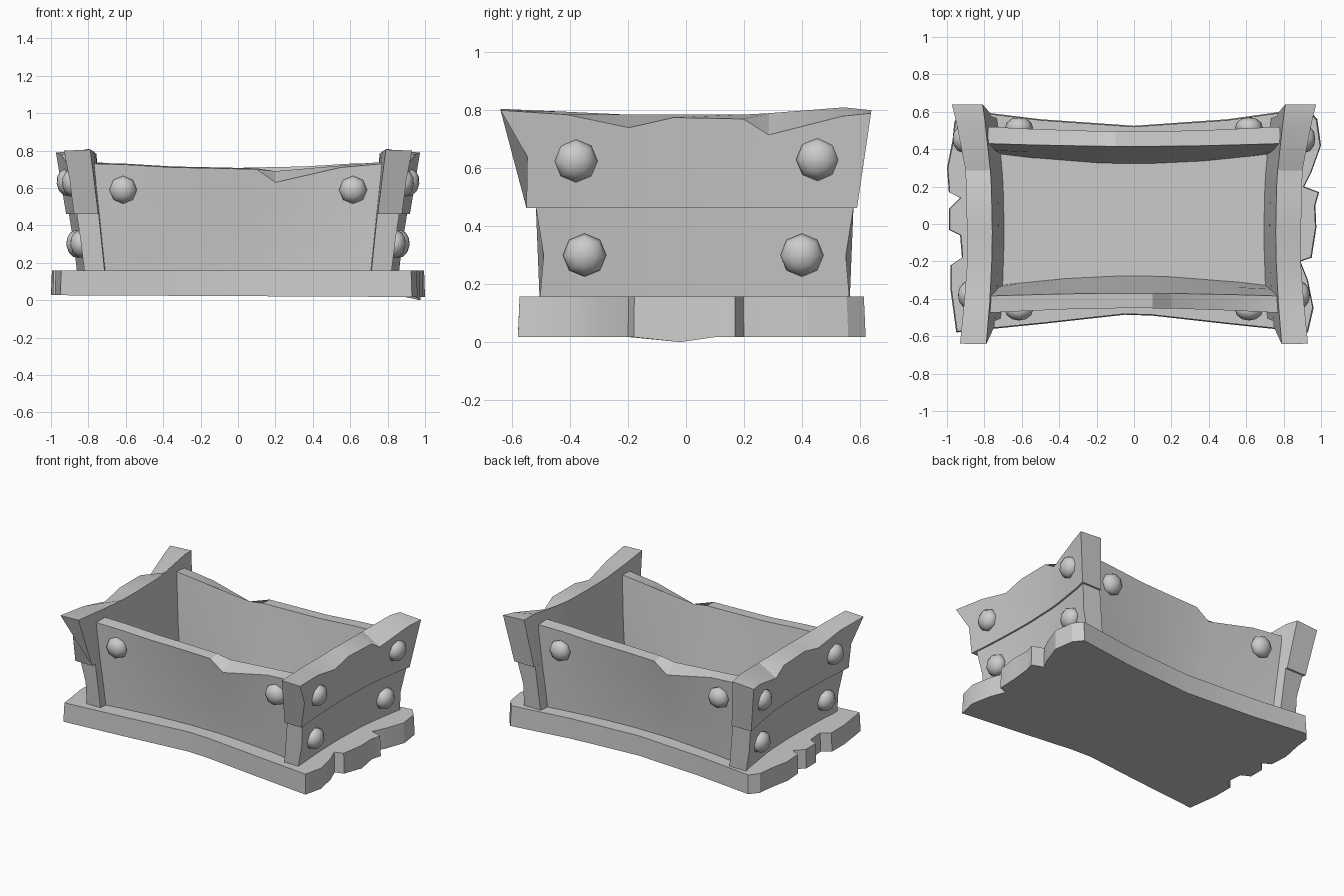
import bpy, bmesh, math
from mathutils import Vector

if "Cube" in bpy.data.objects:
    bpy.data.objects.remove(bpy.data.objects["Cube"])


def finish(name, bm, angle=25):
    bmesh.ops.recalc_face_normals(bm, faces=bm.faces)
    mesh = bpy.data.meshes.new(name)
    bm.to_mesh(mesh)
    bm.free()
    ob = bpy.data.objects.new(name, mesh)
    bpy.context.collection.objects.link(ob)
    bpy.ops.object.select_all(action='DESELECT')
    ob.select_set(True)
    bpy.context.view_layer.objects.active = ob
    bpy.ops.object.shade_smooth_by_angle(angle=math.radians(angle))
    return ob


def loft(name, rings):
    bm = bmesh.new()
    rows = [[bm.verts.new(p) for p in r] for r in rings]
    n = len(rows[0])
    for a, b in zip(rows, rows[1:]):
        for i in range(n):
            j = (i + 1) % n
            bm.faces.new((a[i], a[j], b[j], b[i]))
    bm.faces.new(rows[0])
    bm.faces.new(rows[-1])
    return finish(name, bm)


# Base slab: waisted long sides, ragged board ends
right = [(.93, -.58), (.96, -.45), (.93, -.3), (.89, -.2), (.95, -.18), (.975, -.02),
         (.97, .1), (.99, .17), (.91, .2), (.95, .28), (1.0, .42), (.98, .56), (.93, .62)]
back = [(.5, .56), (0, .525), (-.5, .56)]
left = [(-.91, .61), (-.96, .55), (-.97, .45), (-1.0, .3), (-.99, .17), (-.93, .14), (-.99, .08),
        (-.99, -.03), (-.93, -.06), (-.92, -.18), (-.98, -.22), (-.98, -.36), (-.95, -.58)]
front = [(-.5, -.535), (-.05, -.485), (.1, -.49), (.5, -.535)]
outline = right + back + left + front
low = [0 if p == (.975, -.02) else .022 - .005 * p[0] for p in outline]
loft("base_slab", [[(x, y, z) for (x, y), z in zip(outline, low)],
                   [(x * .995, y * .99, .158) for x, y in outline]])


# Long side walls, second is the first turned half round
def side_wall(name, turn, shift):
    # x, height of outer top edge, height of inner top edge
    stations = [(-.78, .73, .735), (-.6, .725, .73), (-.35, .71, .715), (-.1, .705, .71),
                (.1, .70, .705), (.2, .63, .69), (.55, .71, .72), (.78, .73, .74)]
    rings = []
    for x, zo, zi in stations:
        k = min(1, (x / .75) ** 2)
        pts = [(-.385 - .075 * k, .14), (-.40 - .065 * k, .35), (-.45 - .025 * k, zo),
               (-.37 - .015 * k, zi), (-.325 - .025 * k, .42), (-.275 - .06 * k, .14)]
        rings.append([(turn * x, turn * (y - shift), z) for y, z in pts])
    loft(name, rings)


side_wall("front_wall", 1, 0)
side_wall("back_wall", -1, .045)


# End walls: an overhanging top board on a narrower lower board
def end_x(y, z, outer):
    bow = (y / .64) ** 2
    if outer:
        return .80 + (z - .16) * .13 + (.035 + .045 * (y > 0)) * bow
    return .695 + (z - .16) * .10 + (.03 + .02 * (y > 0)) * bow


def end_wall(side, m):
    # position along the board, height of outer top edge, height of inner top edge
    stations = [(-1, .80, .805), (-.65, .785, .795), (-.32, .74, .785), (-.07, .775, .785),
                (.31, .77, .785), (.45, .715, .79), (.85, .78, .81), (1, .79, .80)]
    upper, lower = [], []
    for t, zo, zi in stations:
        pts = []
        for z, outer in ((.462, 1), (.64, 1), (zo, 1), (zi, 0), (.462, 0)):
            f = max(0, (z - .46) / .34)
            y = .02 * (1 - f) + t * (.57 + .07 * f)
            if t == -1 and z == .64 and outer:
                y += .05
            pts.append((m * (end_x(y, z, outer) + (.012 if outer else 0)), y, z))
        upper.append(pts)
        pts = []
        for z, outer in ((.14, 1), (.3, 1), (.466, 1), (.466, 0), (.14, 0)):
            y = .03 + t * (.535 + (z - .14) * .04)
            if abs(t) == 1 and z == .3:
                y -= t * .02
            pts.append((m * end_x(y, z, outer), y, z))
        lower.append(pts)
    loft(side + "_upper_board", upper)
    loft(side + "_lower_board", lower)


# Chunky domed nail heads
def nail(name, pos, normal, r=.075):
    bm = bmesh.new()
    bmesh.ops.create_uvsphere(bm, u_segments=8, v_segments=6, radius=r)
    q = Vector((0, 0, 1)).rotation_difference(Vector(normal))
    for v in bm.verts:
        v.co.z *= .75
        v.co = q @ v.co + Vector(pos)
    finish(name, bm, 180)


for side, m in (("right", 1), ("left", -1)):
    end_wall(side, m)
    for i, (y, z) in enumerate(((-.38, .625), (.455, .63), (-.35, .30), (.40, .30))):
        nail(f"{side}_end_nail_{i + 1}", (m * (end_x(y, z, 1) + .012), y, z), (m, 0, -.13))
    nail(f"front_nail_{side}", (m * .615, -.46, .59), (0, -1, -.1))
    nail(f"back_nail_{side}", (m * .615, .515, .59), (0, 1, -.1))
